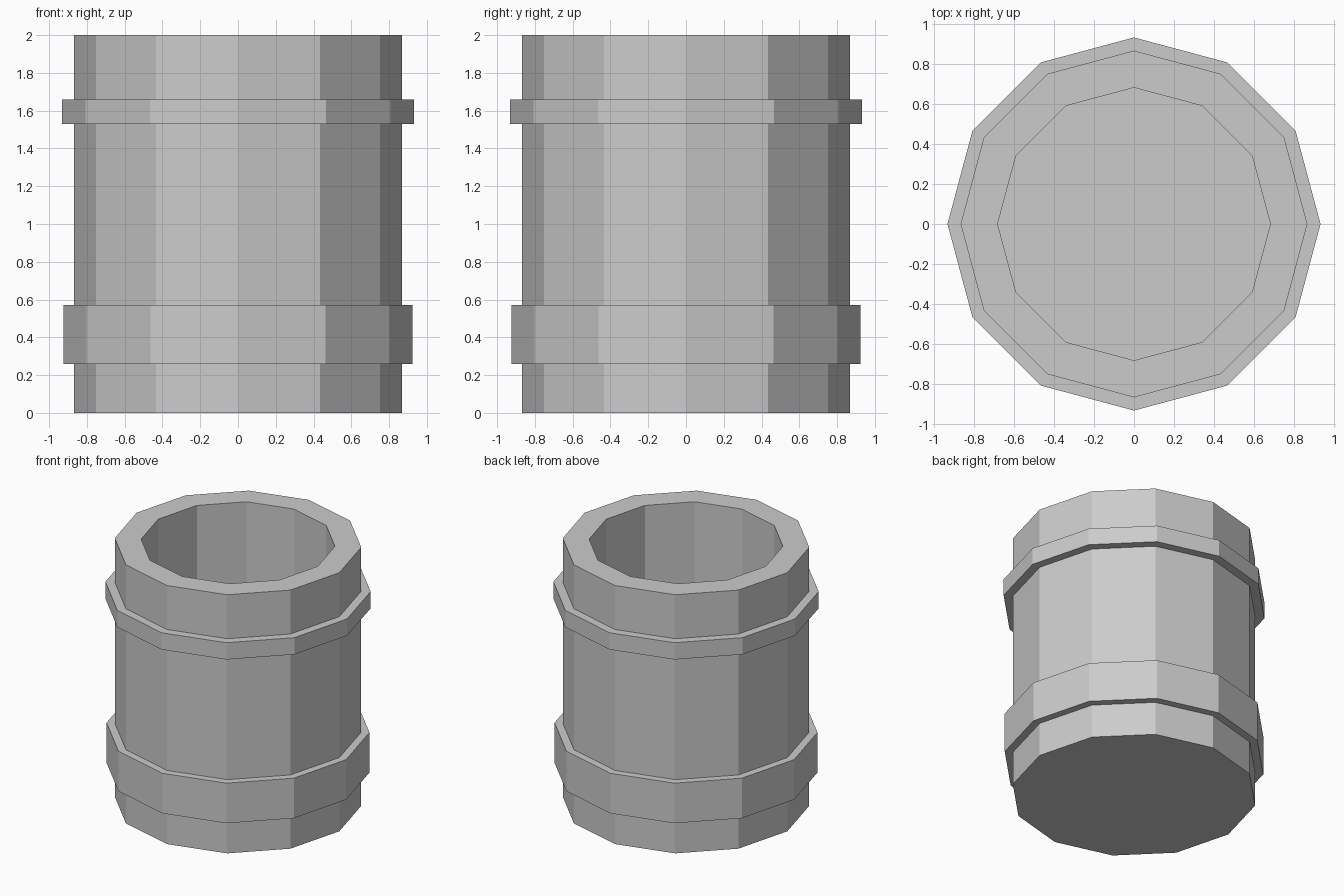
import bpy
import bmesh
from math import cos, sin, tau

if "Cube" in bpy.data.objects:
    bpy.data.objects.remove(bpy.data.objects["Cube"])

SIDES = 12
BODY_R, HOLE_R = 0.867, 0.682
UPPER_R, LOWER_R = 0.933, 0.925
FLOOR_Z = 0.18


def lathe(name, profile, sides):
    """Turn an (r, z) profile into a faceted solid, capping both ends."""
    bm = bmesh.new()
    rings = [[bm.verts.new((r * cos(tau * i / sides), r * sin(tau * i / sides), z))
              for i in range(sides)] for r, z in profile]
    for a, b in zip(rings, rings[1:]):
        for i in range(sides):
            j = (i + 1) % sides
            bm.faces.new((a[i], a[j], b[j], b[i]))
    bm.faces.new(rings[0][::-1])
    bm.faces.new(rings[-1])
    bmesh.ops.recalc_face_normals(bm, faces=bm.faces)
    mesh = bpy.data.meshes.new(name)
    bm.to_mesh(mesh)
    bm.free()
    obj = bpy.data.objects.new(name, mesh)
    bpy.context.collection.objects.link(obj)
    return obj


def band(r, z0, z1):
    """Profile points of a raised band around the body."""
    return [(BODY_R, z0), (r, z0), (r, z1), (BODY_R, z1)]


# Hollow cup: outer wall with two raised bands, rim, inner wall and floor
profile = ([(BODY_R, 0)]
           + band(LOWER_R, 0.26, 0.57)
           + band(UPPER_R, 1.53, 1.66)
           + [(BODY_R, 2.0), (HOLE_R, 2.0), (HOLE_R, FLOOR_Z)])
lathe("banded_cup", profile, SIDES)
